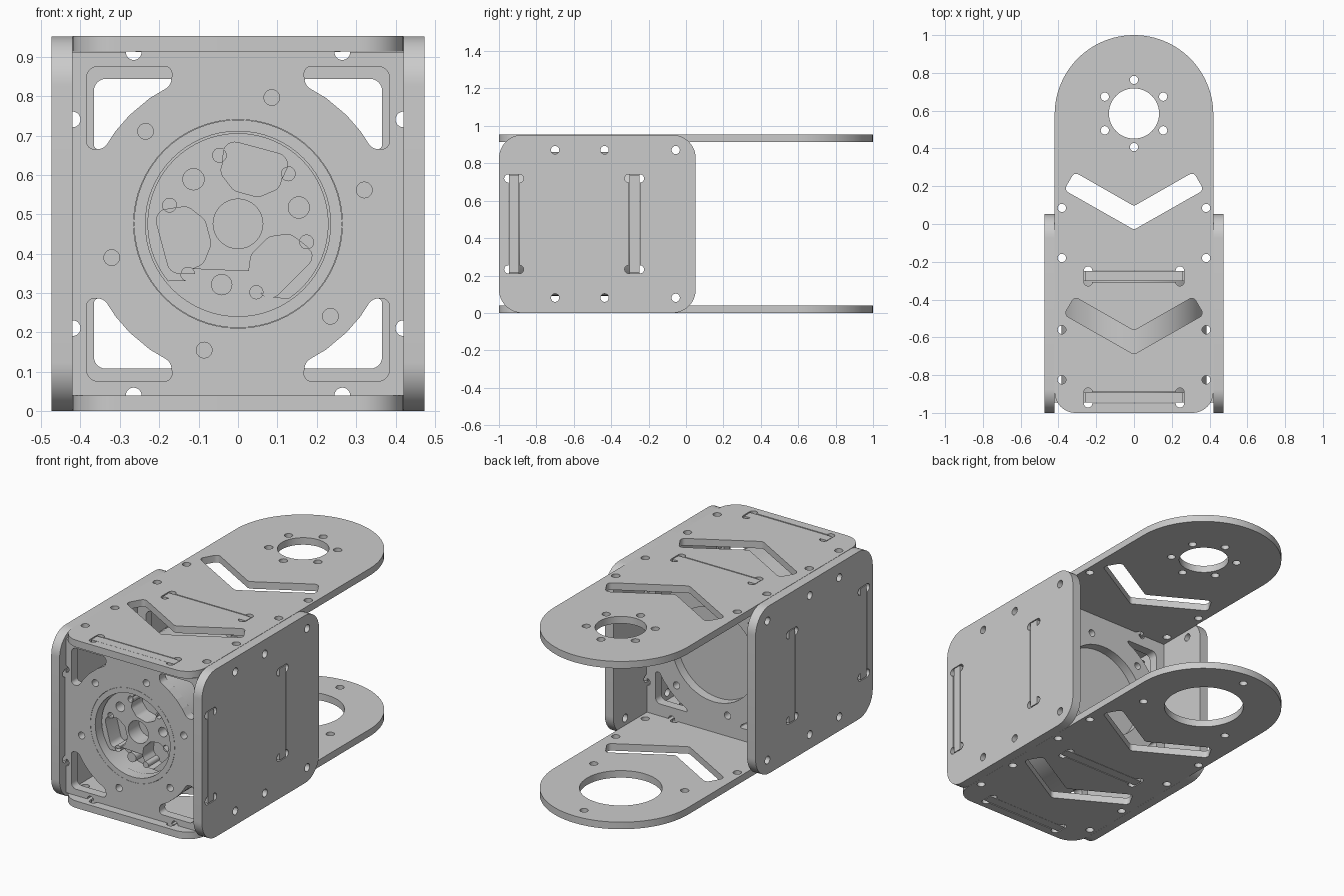
import bpy
import bmesh
from math import cos, sin, pi, radians, tan
from mathutils import Vector

cube = bpy.data.objects.get("Cube")
if cube:
    bpy.data.objects.remove(cube, do_unlink=True)

grey = bpy.data.materials.new("plain_grey")
grey.use_nodes = True
COLOUR = (0.6, 0.6, 0.6, 1)
grey.diffuse_color = COLOUR
grey.node_tree.nodes["Principled BSDF"].inputs["Base Color"].default_value = COLOUR

MID = 0.476           # height of the motor axis
FACE_FRONT = (pi / 2, 0, 0)
FACE_SIDE = (pi / 2, 0, pi / 2)


def arc(cx, cy, r, a0, a1, n=12):
    """Points on an arc, angles in degrees."""
    return [(cx + r * cos(radians(a0 + (a1 - a0) * i / n)),
             cy + r * sin(radians(a0 + (a1 - a0) * i / n))) for i in range(n + 1)]


def circle(cx, cy, r, n=24):
    return arc(cx, cy, r, 0, 360, n)[:-1]


def polar(r, deg):
    return r * cos(radians(deg)), r * sin(radians(deg))


def hole_ring(cx, cy, ring, r, start, count):
    spots = [polar(ring, start + 360 * i / count) for i in range(count)]
    return [circle(cx + x, cy + y, r) for x, y in spots]


def fillet(points, r, n=6):
    """Round every corner of a polygon."""
    out = []
    for i, p in enumerate(points):
        p = Vector(p)
        a = Vector(points[i - 1]) - p
        b = Vector(points[(i + 1) % len(points)]) - p
        half = a.angle(b) / 2
        cut = min(r / tan(half), 0.45 * a.length, 0.45 * b.length)
        s, e = p + a.normalized() * cut, p + b.normalized() * cut
        c = p + (a.normalized() + b.normalized()).normalized() * cut / cos(half)
        u, v = s - c, e - c
        turn = u.angle_signed(v)
        for k in range(n + 1):
            t = -turn * k / n
            out.append((c.x + u.x * cos(t) - u.y * sin(t),
                        c.y + u.x * sin(t) + u.y * cos(t)))
    return out


def plate(name, loops, thickness, location, rotation=(0, 0, 0)):
    """Extrude an outline (first loop) with holes (other loops)."""
    curve = bpy.data.curves.new(name, "CURVE")
    curve.dimensions = "2D"
    curve.fill_mode = "BOTH"
    curve.extrude = thickness / 2
    for loop in loops:
        spline = curve.splines.new("POLY")
        spline.points.add(len(loop) - 1)
        for point, (x, y) in zip(spline.points, loop):
            point.co = (x, y, 0, 1)
        spline.use_cyclic_u = True
    helper = bpy.data.objects.new(name + "_profile", curve)
    bpy.context.collection.objects.link(helper)
    graph = bpy.context.evaluated_depsgraph_get()
    mesh = bpy.data.meshes.new_from_object(helper.evaluated_get(graph))
    bpy.data.objects.remove(helper, do_unlink=True)
    bm = bmesh.new()
    bm.from_mesh(mesh)
    bmesh.ops.remove_doubles(bm, verts=bm.verts, dist=0.0001)
    bmesh.ops.recalc_face_normals(bm, faces=bm.faces)
    bm.to_mesh(mesh)
    bm.free()
    mesh.materials.clear()
    mesh.materials.append(grey)
    obj = bpy.data.objects.new(name, mesh)
    bpy.context.collection.objects.link(obj)
    obj.location, obj.rotation_euler = location, rotation
    bpy.ops.object.select_all(action="DESELECT")
    obj.select_set(True)
    bpy.context.view_layer.objects.active = obj
    bpy.ops.object.shade_smooth_by_angle(angle=radians(30))
    return obj


def slot(y0, y1, length=0.265, r=0.022):
    """Slot along x with round relief cuts at its corners."""
    c = length - r
    return ([(-length, y0)] + arc(-c, y0, r, 180, 360)[1:] + arc(c, y0, r, 180, 360)
            + arc(c, y1, r, 0, 180) + arc(-c, y1, r, 0, 180))


def swap(loop):
    return [(y, x) for x, y in loop]


SLOTS = [(-0.95, -0.89), (-0.306, -0.246)]

# Top and bottom arms
arm_outline = (arc(0, 0.58, 0.42, 0, 180, 48)
               + arc(-0.31, -0.89, 0.11, 180, 270) + arc(0.31, -0.89, 0.11, 270, 360))
chevron = [(-0.315, 0.275), (0, 0.095), (0.315, 0.275), (0.37, 0.18), (0, -0.03), (-0.37, 0.18)]
arm_cuts = [slot(*s) for s in SLOTS]
for shift in (0, -0.66):
    arm_cuts.append(fillet([(x, y + shift) for x, y in chevron], 0.025))
for side in (-1, 1):
    for y in (0.085, -0.18, -0.56, -0.825):
        arm_cuts.append(circle(side * 0.382, y, 0.022))
horn_cuts = [circle(0, 0.585, 0.133, 48)] + hole_ring(0, 0.585, 0.178, 0.022, 30, 6)
bearing_cuts = [circle(0, 0.585, 0.213, 48)] + hole_ring(0, 0.585, 0.33, 0.022, 90, 3)
plate("top_arm", [arm_outline] + arm_cuts + horn_cuts, 0.04, (0, 0, 0.933))
plate("bottom_arm", [arm_outline] + arm_cuts + bearing_cuts, 0.04, (0, 0, 0.02))

# Side plates
H = MID
side_outline = fillet([(-1, -H), (0.052, -H), (0.052, H), (-1, H)], 0.125, 12)
side_cuts = [swap(slot(*s)) for s in SLOTS]
for y in (-0.70, -0.435, -0.055):
    side_cuts += [circle(y, s * 0.395, 0.022) for s in (-1, 1)]
for name, s in (("left", 1), ("right", -1)):
    plate(name + "_side_plate", [side_outline] + side_cuts, 0.053,
          (s * 0.447, 0, MID), FACE_SIDE)


# Front and rear motor plates, with tabs that fit the slots
def tabbed_edge(edge, tab, half=0.26, r=0.02):
    """Top edge of a tabbed plate, from right to left."""
    c = half + 0.005
    return (arc(c, edge, r, 360, 180) + [(half, edge), (half, tab), (-half, tab), (-half, edge)]
            + arc(-c, edge, r, 360, 180))


U, V = 0.42, 0.436
top = [(U, V)] + tabbed_edge(V, H - 0.001)
left = [(-U, V)] + [(-y, x) for x, y in tabbed_edge(U, 0.473)]
plate_outline = top + left + [(-x, -y) for x, y in top + left]


def corner_windows(x, z):
    inner = [polar(0.39, a) for a in (64, 55, 45, 37, 29)]
    shape = fillet([(x, z), (0.165, z)] + inner + [(x, 0.19)], 0.03)
    return [[(sx * a, sz * b) for a, b in shape] for sx in (-1, 1) for sz in (-1, 1)]


screws = hole_ring(0, 0, 0.332, 0.02, 15, 6)
plate("front_motor_plate", [plate_outline, circle(0, 0, 0.265, 64)] + screws
      + corner_windows(0.385, 0.4), 0.053, (0, -0.919, MID), FACE_FRONT)
plate("rear_motor_plate", [plate_outline, circle(0, 0, 0.265, 64)] + screws
      + corner_windows(0.366, 0.368), 0.053, (0, -0.276, MID), FACE_FRONT)

# Motor body, collar and output disc
plate("motor_body", [circle(0, 0, 0.385, 72)], 0.495, (0, -0.55, MID), FACE_FRONT)
plate("motor_case_front", [circle(0, 0, 0.385, 72), circle(0, 0, 0.235, 64)], 0.095,
      (0, -0.845, MID), FACE_FRONT)
plate("motor_collar", [circle(0, 0, 0.264, 64), circle(0, 0, 0.235, 64)], 0.053,
      (0, -0.919, MID), FACE_FRONT)
disc_cuts = [circle(0, 0, 0.063, 32)]
disc_cuts += hole_ring(0, 0, 0.18, 0.018, -15, 6) + hole_ring(0, 0, 0.16, 0.027, 15, 3)
for turn in (75, 195, 315):
    pocket = [polar(r, turn + a) for r, a in
              ((0.085, -22), (0.135, -34), (0.218, -24), (0.218, 24), (0.135, 34), (0.085, 22))]
    disc_cuts.append(fillet(pocket, 0.03))
plate("output_disc", [circle(0, 0, 0.23, 64)] + disc_cuts, 0.1, (0, -0.845, MID), FACE_FRONT)
